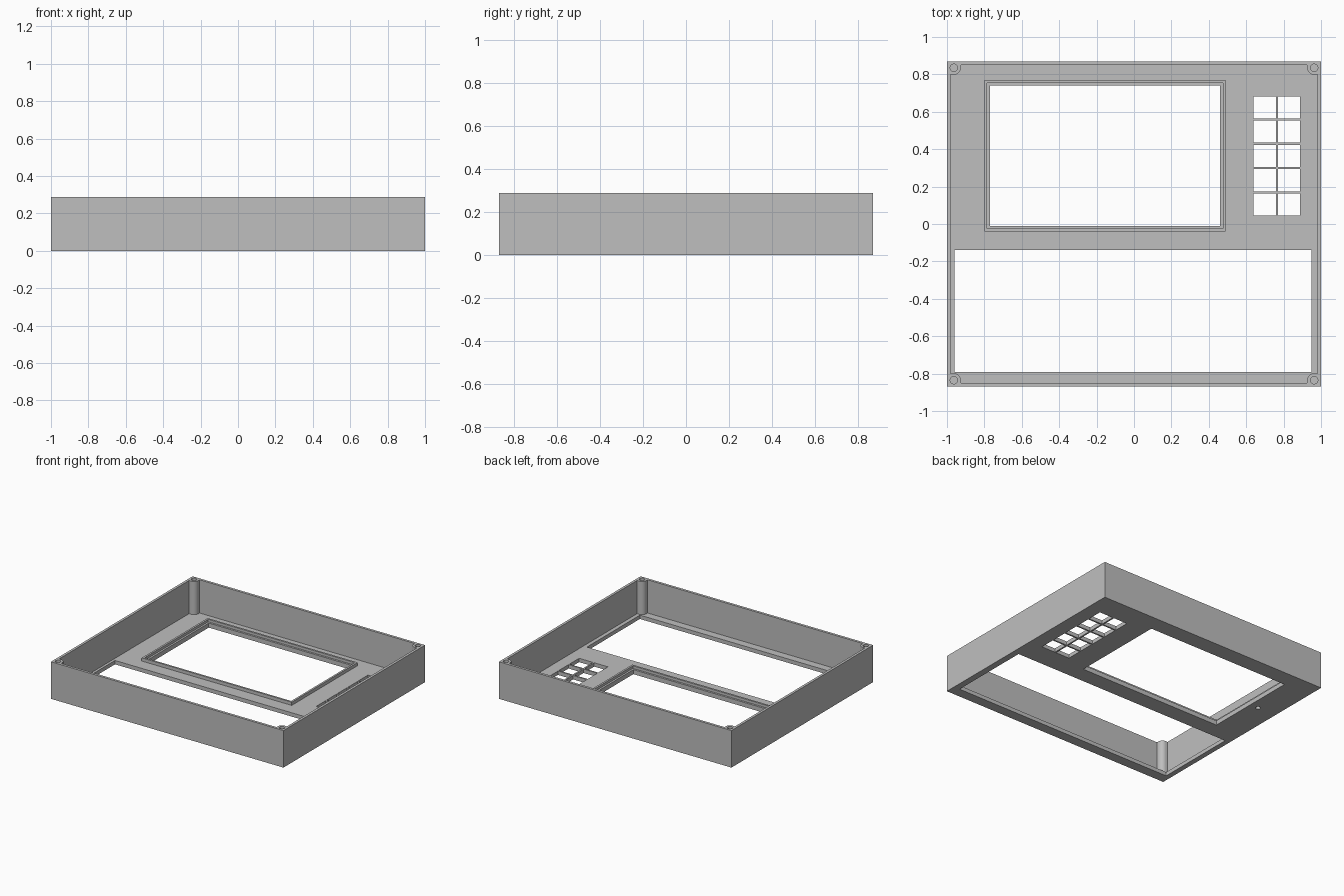
import bpy, math

if "Cube" in bpy.data.objects:
    bpy.data.objects.remove(bpy.data.objects["Cube"])

HX, HY, H = 1.0, 0.87, 0.288      # half width, half depth, height
WALL, FLOOR = 0.02, 0.03
PX, PY, PR = 0.963, 0.835, 0.037  # screw post centre and radius

grey = bpy.data.materials.new("light grey plastic")
grey.diffuse_color = (0.52, 0.52, 0.52, 1)
grey.use_nodes = True
grey.node_tree.nodes["Principled BSDF"].inputs["Base Color"].default_value = grey.diffuse_color


def prism(name, pts, z0, z1):
    """Extrude a counter-clockwise outline from z0 to z1."""
    n = len(pts)
    verts = [(x, y, z) for z in (z0, z1) for x, y in pts]
    faces = [list(range(n))[::-1], list(range(n, 2 * n))]
    faces += [(i, (i + 1) % n, n + (i + 1) % n, n + i) for i in range(n)]
    me = bpy.data.meshes.new(name)
    me.from_pydata(verts, [], faces)
    me.materials.append(grey)
    ob = bpy.data.objects.new(name, me)
    bpy.context.collection.objects.link(ob)
    return ob


def rect(x0, x1, y0, y1):
    return [(x0, y0), (x1, y0), (x1, y1), (x0, y1)]


def circle(x, y, r, n=24):
    return [(x + r * math.cos(2 * math.pi * i / n),
             y + r * math.sin(2 * math.pi * i / n)) for i in range(n)]


def combine(target, tool, operation):
    """Apply a boolean to the target and discard the tool."""
    mod = target.modifiers.new("bool", "BOOLEAN")
    mod.operation, mod.solver, mod.object = operation, "EXACT", tool
    bpy.context.view_layer.objects.active = target
    bpy.ops.object.modifier_apply(modifier=mod.name)
    bpy.data.objects.remove(tool)


def cut(pts, z0, z1):
    combine(case, prism("cutter", pts, z0, z1), "DIFFERENCE")


# Cavity outline: a rectangle with a rounded post left standing in each corner
ix, iy = HX - WALL, HY - WALL
cavity = []
for sx, sy in ((1, 1), (-1, 1), (-1, -1), (1, -1)):
    corner = [(ix, PY - PR)]
    for k in range(9):
        a = math.pi / 2 * k / 8
        corner.append((PX - PR * math.sin(a), PY - PR * math.cos(a)))
    corner.append((PX - PR, iy))
    if sx * sy < 0:
        corner.reverse()
    cavity += [(sx * x, sy * y) for x, y in corner]

# Case shell
case = prism("case", rect(-HX, HX, -HY, HY), 0, H)
cut(cavity, FLOOR, H + 0.1)

# Raised screen rim, with a recessed ledge round the opening
combine(case, prism("rim", rect(-0.80, 0.49, -0.04, 0.77), 0.01, FLOOR + 0.025), "UNION")
cut(rect(-0.785, 0.475, -0.025, 0.755), FLOOR + 0.005, 0.2)
cut(rect(-0.77, 0.46, -0.01, 0.74), -0.1, 0.2)

# Large front opening
cut(rect(-0.96, 0.95, -0.79, -0.14), -0.1, 0.2)

# Button grid, two columns of five
for x in (0.64, 0.77):
    for row in range(5):
        y = 0.045 + row * 0.13
        cut(rect(x, x + 0.118, y, y + 0.118), -0.1, 0.2)

# Screw holes in the posts
for sx in (-1, 1):
    for sy in (-1, 1):
        cut(circle(sx * PX, sy * PY, 0.02), H - 0.12, H + 0.1)

# Small blind hole in the underside
cut(circle(-0.84, 0.365, 0.018), -0.1, 0.02)

# Smooth the round posts and holes only
bpy.ops.object.select_all(action="DESELECT")
case.select_set(True)
bpy.context.view_layer.objects.active = case
bpy.ops.object.shade_smooth_by_angle(angle=math.radians(30))
